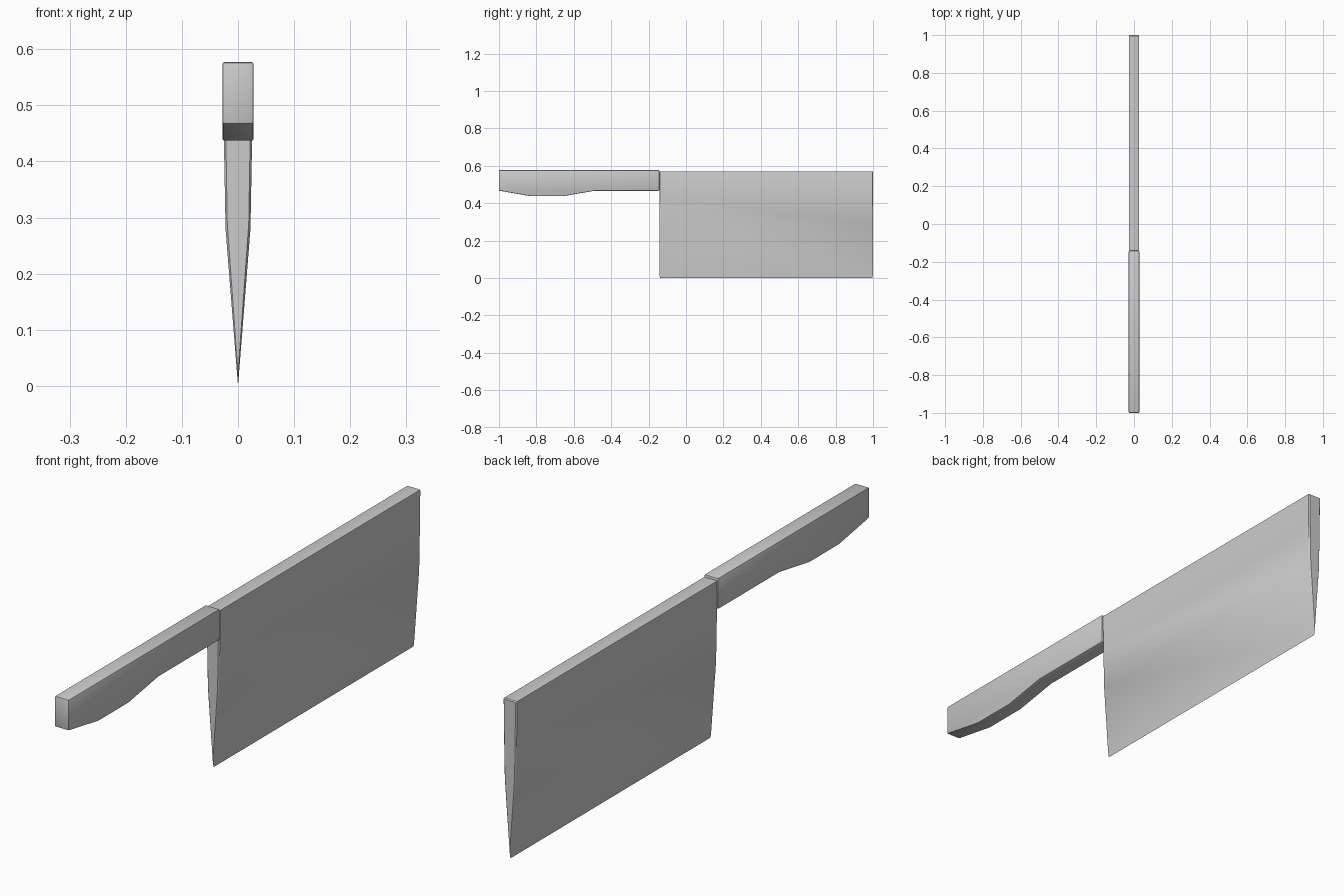
import bpy, bmesh, math

if "Cube" in bpy.data.objects:
    bpy.data.objects.remove(bpy.data.objects["Cube"])


def finish(bm, name):
    bmesh.ops.recalc_face_normals(bm, faces=bm.faces)
    mesh = bpy.data.meshes.new(name)
    bm.to_mesh(mesh)
    bm.free()
    obj = bpy.data.objects.new(name, mesh)
    bpy.context.collection.objects.link(obj)
    bpy.ops.object.select_all(action='DESELECT')
    obj.select_set(True)
    bpy.context.view_layer.objects.active = obj
    bpy.ops.object.shade_smooth_by_angle(angle=math.radians(35))
    return obj


# Blade: wedge cross-section (x, z) lofted along y, with slightly eased ends
TOP, EASE = 0.57, 0.004
side = [(0.0235, TOP), (0.0258, TOP - 0.001), (0.0267, TOP - 0.004),
        (0.025, 0.43), (0.0222, 0.28)]
section = side + [(0.0, 0.0)] + [(-x, z) for x, z in reversed(side)]

bm = bmesh.new()
rings = []
for y, amount in ((-0.143, 1), (-0.143 + EASE, 0), (1 - EASE, 0), (1.0, 1)):
    ring = []
    for x, z in section:
        eased_z = 0.022 + z * (TOP - 0.025) / TOP
        ring.append(bm.verts.new((x * (1 - 0.14 * amount), y,
                                  z + (eased_z - z) * amount)))
    rings.append(ring)
n = len(section)
for a, b in zip(rings, rings[1:]):
    for i in range(n):
        j = (i + 1) % n
        bm.faces.new((a[i], a[j], b[j], b[i]))
bm.faces.new(rings[0])
bm.faces.new(rings[-1])
finish(bm, "blade")

# Handle: side outline (y, z) extruded across x, edges softened
outline = [(-1.0, 0.577), (-0.143, 0.577), (-0.143, 0.466), (-0.49, 0.466),
           (-0.66, 0.437), (-0.83, 0.437), (-1.0, 0.467)]
HALF = 0.028
bm = bmesh.new()
face = bm.faces.new([bm.verts.new((-HALF, y, z)) for y, z in outline])
out = bmesh.ops.extrude_face_region(bm, geom=[face])
moved = [g for g in out["geom"] if isinstance(g, bmesh.types.BMVert)]
bmesh.ops.translate(bm, verts=moved, vec=(2 * HALF, 0, 0))
bmesh.ops.recalc_face_normals(bm, faces=bm.faces)
sharp = [e for e in bm.edges if e.calc_face_angle() > math.radians(30)]
bmesh.ops.bevel(bm, geom=sharp, offset=0.004, segments=2, profile=0.5,
                affect='EDGES')
finish(bm, "handle")
